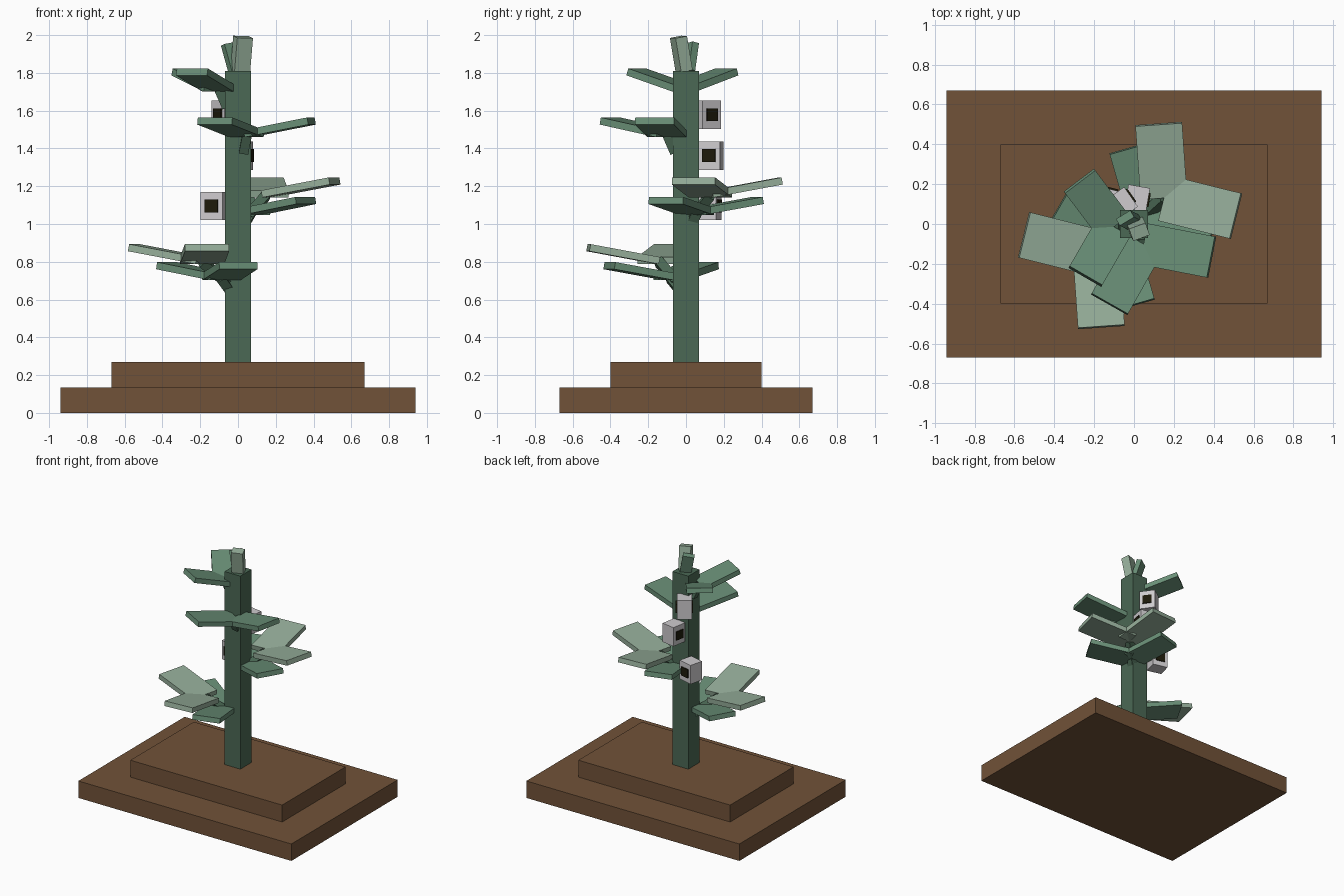
import bpy
from math import radians
from mathutils import Matrix, Vector

default = bpy.data.objects.get("Cube")
if default:
    bpy.data.objects.remove(default, do_unlink=True)


def material(name, rgb):
    mat = bpy.data.materials.new(name)
    mat.use_nodes = True
    mat.diffuse_color = (*rgb, 1)
    mat.node_tree.nodes["Principled BSDF"].inputs["Base Color"].default_value = (*rgb, 1)
    return mat


BROWN = material("soil_brown", (0.165, 0.085, 0.04))
STEM = material("stem_green", (0.07, 0.14, 0.09))
LEAF = material("leaf_green", (0.14, 0.27, 0.18))
PALE = material("pale_leaf_green", (0.30, 0.42, 0.32))
WHITE = material("flower_white", (0.62, 0.60, 0.62))
DARK = material("flower_dark_core", (0.012, 0.01, 0.003))


def box(name, size, matrix, mat, offset=(0, 0, 0)):
    """Box of a given size; offset moves its centre in its own axes."""
    bpy.ops.mesh.primitive_cube_add(size=1)
    obj = bpy.context.object
    obj.name = name
    obj.data.transform(Matrix.Translation(offset) @ Matrix.Diagonal((*size, 1)))
    obj.matrix_world = matrix
    obj.data.materials.append(mat)
    return obj


def place(point, turn=0, pitch=0):
    return (Matrix.Translation(point) @ Matrix.Rotation(radians(turn), 4, "Z")
            @ Matrix.Rotation(radians(-pitch), 4, "Y"))


def rod(name, start, end, width, depth, mat, turn=0):
    """Box stretched between two points, standing along its own z axis."""
    start, end = Vector(start), Vector(end)
    axis = end - start
    lean = Vector((0, 0, 1)).rotation_difference(axis).to_matrix().to_4x4()
    matrix = Matrix.Translation(start) @ lean @ Matrix.Rotation(radians(turn), 4, "Z")
    return box(name, (width, depth, axis.length), matrix, mat, (0, 0, axis.length / 2))


# Stepped ground and stem
box("lower_base", (1.88, 1.34, 0.135), place((0, 0, 0.0675)), BROWN)
box("upper_base", (1.34, 0.80, 0.135), place((0, 0, 0.2025)), BROWN)
box("stem", (0.14, 0.14, 1.54), place((0, 0, 1.04)), STEM)


# Leaf pairs: each has two slabs spreading from one point, joined by a stalk
def leaf_pair(name, base, turns, length, width, pitch, mat, foot):
    for side, turn in zip(("first", "second"), turns):
        box(f"{name}_{side}_leaf", (length, width, 0.038), place(base, turn, pitch),
            mat, (length / 2, 0, -0.019))
    tip = Vector(base) - Vector((0, 0, 0.025))
    rod(f"{name}_stalk", foot, tip, 0.05, 0.05, STEM)


leaf_pair("lower_left", (-0.09, -0.085, 0.74), (150, 286), 0.335, 0.21, 10, LEAF,
          (-0.05, -0.04, 0.66))
leaf_pair("lower_pale", (-0.19, -0.145, 0.825), (166, 274), 0.375, 0.235, 10.5, PALE,
          (-0.06, -0.05, 0.69))
leaf_pair("middle_right", (0.07, 0.06, 1.085), (-30, 106), 0.335, 0.21, 10, LEAF,
          (0.04, 0.03, 1.01))
leaf_pair("middle_pale", (0.15, 0.13, 1.178), (-14, 94), 0.375, 0.235, 10.5, PALE,
          (0.05, 0.04, 1.04))
leaf_pair("upper_front", (0.048, -0.10, 1.497), (-11, 240.5), 0.35, 0.21, 11, LEAF,
          (0.03, -0.06, 1.38))
leaf_pair("top_side", (-0.10, -0.014, 1.737), (240, 127), 0.295, 0.19, 17, LEAF,
          (-0.06, 0, 1.62))

# Young shoots on the tip of the stem
rod("pale_shoot", (0.012, -0.01, 1.81), (0.027, -0.04, 1.99), 0.088, 0.065, PALE, 20)
rod("green_shoot", (-0.005, 0.01, 1.81), (-0.045, 0.03, 1.955), 0.085, 0.04, LEAF, 30)

# Box flowers: a dark core shows through two opposite sides
for name, centre, turn in (("low", (-0.127, 0.12, 1.095), 76),
                           ("middle", (0.016, 0.13, 1.362), -10),
                           ("high", (-0.06, 0.105, 1.578), 35)):
    box(f"{name}_flower", (0.11, 0.12, 0.15), place(centre, turn), WHITE)
    box(f"{name}_flower_core", (0.127, 0.07, 0.068), place(centre, turn), DARK)
